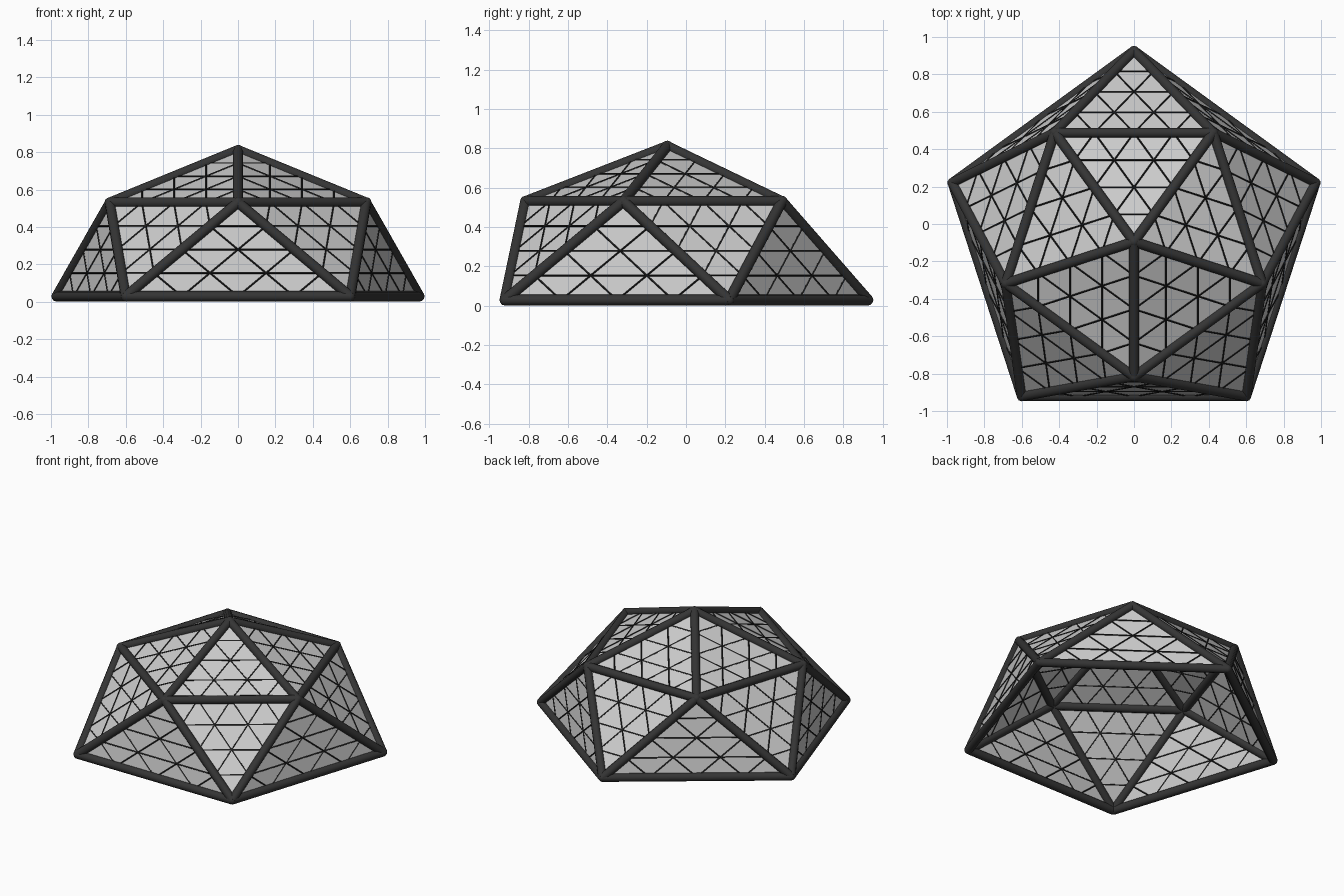
import bpy, bmesh
from math import sin, cos, radians
from mathutils import Vector

if "Cube" in bpy.data.objects:
    bpy.data.objects.remove(bpy.data.objects["Cube"])

YC = -0.095
STRUT_R, HUB_R, BAR_R, ROWS = 0.028, 0.03, 0.0055, 4


def ring(r, z, start):
    return [Vector((r * cos(radians(start + 72 * i)), YC + r * sin(radians(start + 72 * i)), z))
            for i in range(5)]


def material(name, c):
    m = bpy.data.materials.new(name)
    m.diffuse_color = (c, c, c, 1)
    m.use_nodes = True
    m.node_tree.nodes["Principled BSDF"].inputs["Base Color"].default_value = m.diffuse_color
    return m


def finish(bm, name, mat=None, smooth=False):
    me = bpy.data.meshes.new(name)
    bm.to_mesh(me)
    bm.free()
    ob = bpy.data.objects.new(name, me)
    bpy.context.collection.objects.link(ob)
    if mat:
        me.materials.append(mat)
    if smooth:
        bpy.context.view_layer.objects.active = ob
        ob.select_set(True)
        bpy.ops.object.shade_smooth_by_angle(angle=radians(50))
        ob.select_set(False)
    return ob


def tube(bm, a, b, r, sides):
    d = b - a
    ret = bmesh.ops.create_cone(bm, cap_ends=True, segments=sides, radius1=r, radius2=r, depth=d.length)
    rot = d.to_track_quat('Z', 'Y')
    for v in ret['verts']:
        v.co = rot @ v.co + (a + b) / 2


# Dome nodes: apex, upper pentagon, lower pentagon turned by 36 degrees
apex = Vector((0, YC, 0.81))
up = ring(0.72, 0.53, -90)
low = ring(1.02, 0.029, -54)
tris = []
for i in range(5):
    j = (i + 1) % 5
    tris += [(apex, up[i], up[j]), (up[i], low[i], up[j]), (up[j], low[i], low[j])]

dark = material("dark_frame", 0.035)
black = material("black_lines", 0.015)

# Flat panels
bm = bmesh.new()
for t in tris:
    bm.faces.new([bm.verts.new(p) for p in t])
bmesh.ops.remove_doubles(bm, verts=bm.verts, dist=1e-4)
finish(bm, "glazing_panels")

# Thin triangular lattice on every panel
bm = bmesh.new()
for t in tris:
    for k in range(3):
        a, b, c = t[k], t[(k + 1) % 3], t[(k + 2) % 3]
        for n in range(1, ROWS):
            tube(bm, a.lerp(b, n / ROWS), a.lerp(c, n / ROWS), BAR_R, 4)
finish(bm, "glazing_bars", black)

# Main struts along every panel edge
bm = bmesh.new()
for i in range(5):
    j = (i + 1) % 5
    for a, b in ((apex, up[i]), (up[i], up[j]), (up[i], low[i]), (up[j], low[i]), (low[i], low[j])):
        tube(bm, a, b, STRUT_R, 10)
finish(bm, "main_struts", dark, True)

# Hubs where the struts meet
bm = bmesh.new()
for p in [apex] + up + low:
    ret = bmesh.ops.create_icosphere(bm, subdivisions=2, radius=HUB_R if p not in low else STRUT_R)
    for v in ret['verts']:
        v.co += p
finish(bm, "strut_hubs", dark, True)
